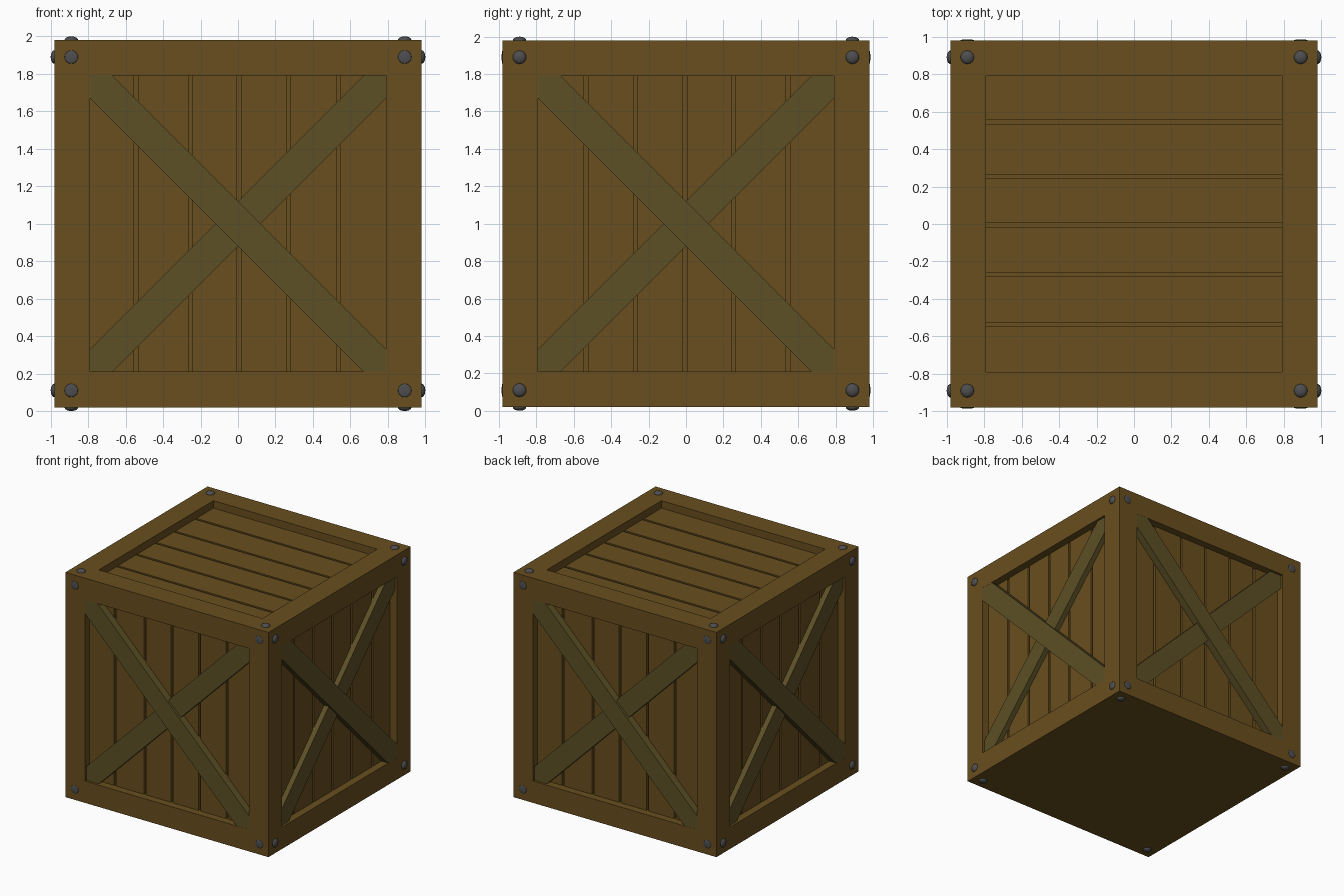
import bpy, bmesh
from math import pi
from mathutils import Matrix, Vector

if "Cube" in bpy.data.objects:
    bpy.data.objects.remove(bpy.data.objects["Cube"])

H, IN = 0.98, 0.79          # outer half size, half size of the recessed opening
PANEL, GROOVE = 0.915, 0.885  # plank surface and groove floor distances from centre
CENTRE = Matrix.Translation((0, 0, 1))


def material(name, rgb):
    m = bpy.data.materials.new(name)
    m.diffuse_color = (*rgb, 1)
    m.use_nodes = True
    m.node_tree.nodes["Principled BSDF"].inputs["Base Color"].default_value = m.diffuse_color
    return m


WOOD = material("wood", (0.14, 0.077, 0.013))
BRACE = material("brace_wood", (0.108, 0.079, 0.019))
METAL = material("dark_metal", (0.075, 0.075, 0.08))


def finish(bm, name, mat):
    bmesh.ops.recalc_face_normals(bm, faces=bm.faces)
    me = bpy.data.meshes.new(name)
    bm.to_mesh(me)
    bm.free()
    me.materials.append(mat)
    ob = bpy.data.objects.new(name, me)
    bpy.context.collection.objects.link(ob)
    return ob


def add_box(bm, lo, hi, M=CENTRE):
    lo, hi = Vector(lo), Vector(hi)
    S = Matrix.Diagonal((*(hi - lo), 1))
    bmesh.ops.create_cube(bm, size=1, matrix=M @ Matrix.Translation((lo + hi) / 2) @ S)


# Frame: four full-height posts, then rails between them
bm = bmesh.new()
for sx in (-H, IN):
    for sy in (-H, IN):
        w = H - IN
        add_box(bm, (sx, sy, -H), (sx + w, sy + w, H))
        add_box(bm, (-IN, sx, sy), (IN, sx + w, sy + w))
        add_box(bm, (sx, -IN, sy), (sx + w, IN, sy + w))
finish(bm, "frame", WOOD)

# Flush bottom board
bm = bmesh.new()
add_box(bm, (-IN, -IN, -H), (IN, IN, -0.85))
finish(bm, "bottom_board", WOOD)

# Face frames: local x across the planks, y along them, z outward
FRONT = Matrix(((1, 0, 0, 0), (0, 0, -1, 0), (0, 1, 0, 0), (0, 0, 0, 1)))
TOP = Matrix.Rotation(pi / 2, 4, 'Z')
BOTTOM = Matrix.Rotation(pi, 4, 'X')
SIDES = {n: CENTRE @ Matrix.Rotation(k * pi / 2, 4, 'Z') @ FRONT
         for k, n in enumerate(("front", "right", "back", "left"))}
FACES = {**SIDES, "top": CENTRE @ TOP, "bottom": CENTRE @ BOTTOM}
GAPS = (-0.545, -0.255, 0.005, 0.27, 0.535)


def planks(name, M, gaps):
    bm = bmesh.new()
    add_box(bm, (-IN, -IN, 0.85), (IN, IN, GROOVE), M)
    g = 0.01
    edges = [-IN - g, *gaps, IN + g]
    for a, b in zip(edges, edges[1:]):
        add_box(bm, (a + g, -IN, GROOVE), (b - g, IN, PANEL), M)
    finish(bm, name + "_planks", WOOD)


def brace(name, M, flip, top):
    c = IN - 0.12
    pts = [(-IN, IN), (-IN, c), (c, -IN), (IN, -IN), (IN, -c), (-c, IN)]
    bm = bmesh.new()
    f = bm.faces.new([bm.verts.new((x * flip, y, PANEL - 0.01)) for x, y in pts])
    ext = bmesh.ops.extrude_face_region(bm, geom=[f])["geom"]
    for v in ext:
        if isinstance(v, bmesh.types.BMVert):
            v.co.z = top
    bm.transform(M)
    finish(bm, name, BRACE)


def bolts(name, M, rise):
    bm = bmesh.new()
    for x in (-0.89, 0.89):
        for y in (-0.89, 0.89):
            S = Matrix.Diagonal((1, 1, rise / 0.036, 1))
            bmesh.ops.create_uvsphere(bm, u_segments=16, v_segments=10, radius=0.036,
                                      matrix=M @ Matrix.Translation((x, y, H)) @ S)
    for f in bm.faces:
        f.smooth = True
    finish(bm, name + "_bolts", METAL)


# Planks on five faces, cross braces on the sides, bolts on every corner
for name, M in FACES.items():
    if name != "bottom":
        mirrored = name in ("right", "left", "top")
        planks(name, M, sorted(-g for g in GAPS) if mirrored else GAPS)
    if name in SIDES:
        brace(name + "_brace_lower", M, -1, 0.96)
        brace(name + "_brace_upper", M, 1, 0.979)
    bolts(name, M, 0.006 if name in ("front", "back") else 0.02)
